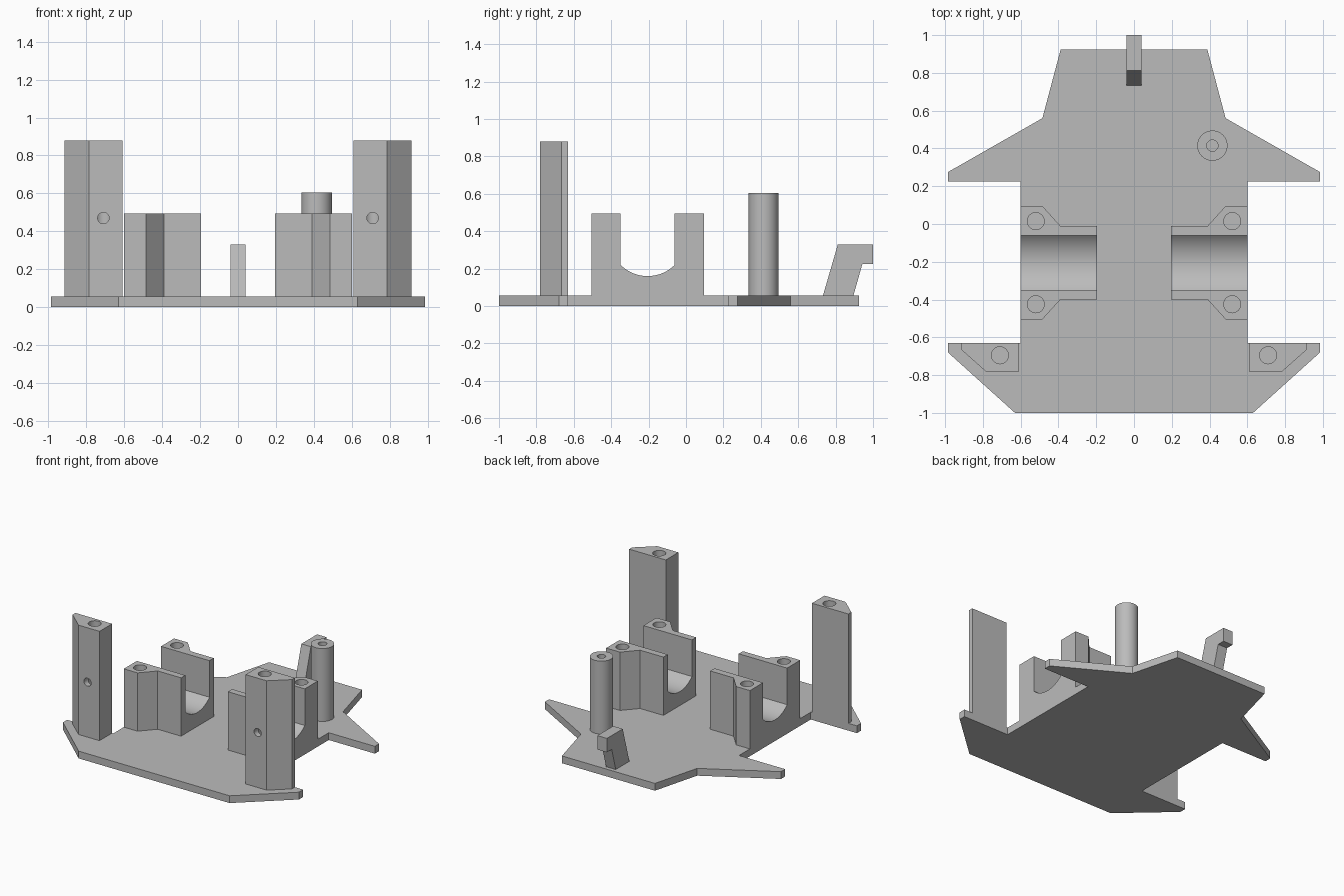
import bpy, bmesh, math
from mathutils import Matrix, Vector

cube = bpy.data.objects.get("Cube")
if cube:
    bpy.data.objects.remove(cube, do_unlink=True)

grey = bpy.data.materials.new("plain_grey")
grey.use_nodes = True
colour = (0.5, 0.5, 0.5, 1)
grey.diffuse_color = colour
grey.node_tree.nodes["Principled BSDF"].inputs["Base Color"].default_value = colour

BASE = 0.055    # plate thickness


def add_object(name, bm):
    bmesh.ops.recalc_face_normals(bm, faces=bm.faces)
    mesh = bpy.data.meshes.new(name)
    bm.to_mesh(mesh)
    bm.free()
    mesh.materials.append(grey)
    obj = bpy.data.objects.new(name, mesh)
    bpy.context.collection.objects.link(obj)
    return obj


def prism(name, points, offset):
    """Extrude a closed 3D outline along the offset."""
    bm = bmesh.new()
    face = bm.faces.new([bm.verts.new(p) for p in points])
    new = bmesh.ops.extrude_face_region(bm, geom=[face])["geom"]
    bmesh.ops.translate(bm, vec=Vector(offset),
                        verts=[v for v in new if isinstance(v, bmesh.types.BMVert)])
    return add_object(name, bm)


def plan(name, outline, z0, z1, side=1):
    return prism(name, [(side * x, y, z0) for x, y in outline], (0, 0, z1 - z0))


def rod(name, start, end, radius):
    """Cylinder between two points."""
    start, end = Vector(start), Vector(end)
    axis = end - start
    turn = axis.to_track_quat("Z", "Y").to_matrix().to_4x4()
    bm = bmesh.new()
    bmesh.ops.create_cone(bm, cap_ends=True, segments=48, radius1=radius, radius2=radius,
                          depth=axis.length,
                          matrix=Matrix.Translation((start + end) / 2) @ turn)
    return add_object(name, bm)


def cut(obj, cutters):
    for cutter in cutters:
        mod = obj.modifiers.new("cut", "BOOLEAN")
        mod.operation, mod.solver, mod.object = "DIFFERENCE", "EXACT", cutter
        bpy.context.view_layer.objects.active = obj
        bpy.ops.object.modifier_apply(modifier=mod.name)
        bpy.data.objects.remove(cutter, do_unlink=True)


def smooth(obj):
    bpy.ops.object.select_all(action="DESELECT")
    obj.select_set(True)
    bpy.context.view_layer.objects.active = obj
    bpy.ops.object.shade_smooth_by_angle(angle=math.radians(30))


# Base plate
half = [(0.63, -1), (0.985, -0.68), (0.985, -0.63), (0.6, -0.63), (0.6, 0.225),
        (0.985, 0.225), (0.985, 0.275), (0.485, 0.56), (0.388, 0.925)]
plan("base_plate", half + [(-x, y) for x, y in reversed(half)], 0, BASE)

# Saddle brackets and corner posts
MID, SADDLE_TOP, POST_TOP = -0.205, 0.495, 0.88
wing = [(0.6, 0.3), (0.485, 0.3), (0.39, 0.195), (0.195, 0.195)]
saddle_outline = ([(x, MID + d) for x, d in wing]
                  + [(x, MID - d) for x, d in reversed(wing)])
post_outline = [(0.61, -0.63), (0.915, -0.63), (0.915, -0.665), (0.785, -0.78), (0.61, -0.78)]

for side, label in ((1, "left"), (-1, "right")):
    saddle = plan(label + "_saddle", saddle_outline, BASE, SADDLE_TOP, side)
    # Slot with a rounded floor
    slot, radius = 0.144, 0.205
    sweep = math.asin(slot / radius)
    angles = [sweep * (i / 12 - 1) for i in range(25)]
    trough = [(MID + radius * math.sin(a), 0.365 - radius * math.cos(a)) for a in angles]
    trough += [(MID + slot, 0.7), (MID - slot, 0.7)]
    cutters = [prism("slot_cutter", [(-1, y, z) for y, z in trough], (2, 0, 0))]
    cutters += [rod("hole_cutter", (side * 0.52, MID + d, 0.1),
                    (side * 0.52, MID + d, 0.6), 0.045) for d in (-0.22, 0.22)]
    cut(saddle, cutters)
    smooth(saddle)

    post = plan(label + "_post", post_outline, BASE, POST_TOP, side)
    x = side * 0.71
    cut(post, [rod("hole_cutter", (x, -0.695, 0.3), (x, -0.695, 1), 0.045),
               rod("hole_cutter", (x, -0.9, 0.47), (x, -0.695, 0.47), 0.03)])
    smooth(post)

# Round pillar with a pilot hole
pillar = rod("pillar", (0.415, 0.415, BASE), (0.415, 0.415, 0.605), 0.08)
cut(pillar, [rod("hole_cutter", (0.415, 0.415, 0.2), (0.415, 0.415, 0.7), 0.03)])
smooth(pillar)

# Rear hook
hook = [(0.732, BASE), (0.812, 0.33), (1, 0.33), (1, 0.225), (0.943, 0.225), (0.895, BASE)]
prism("rear_hook", [(-0.04, y, z) for y, z in hook], (0.08, 0, 0))
